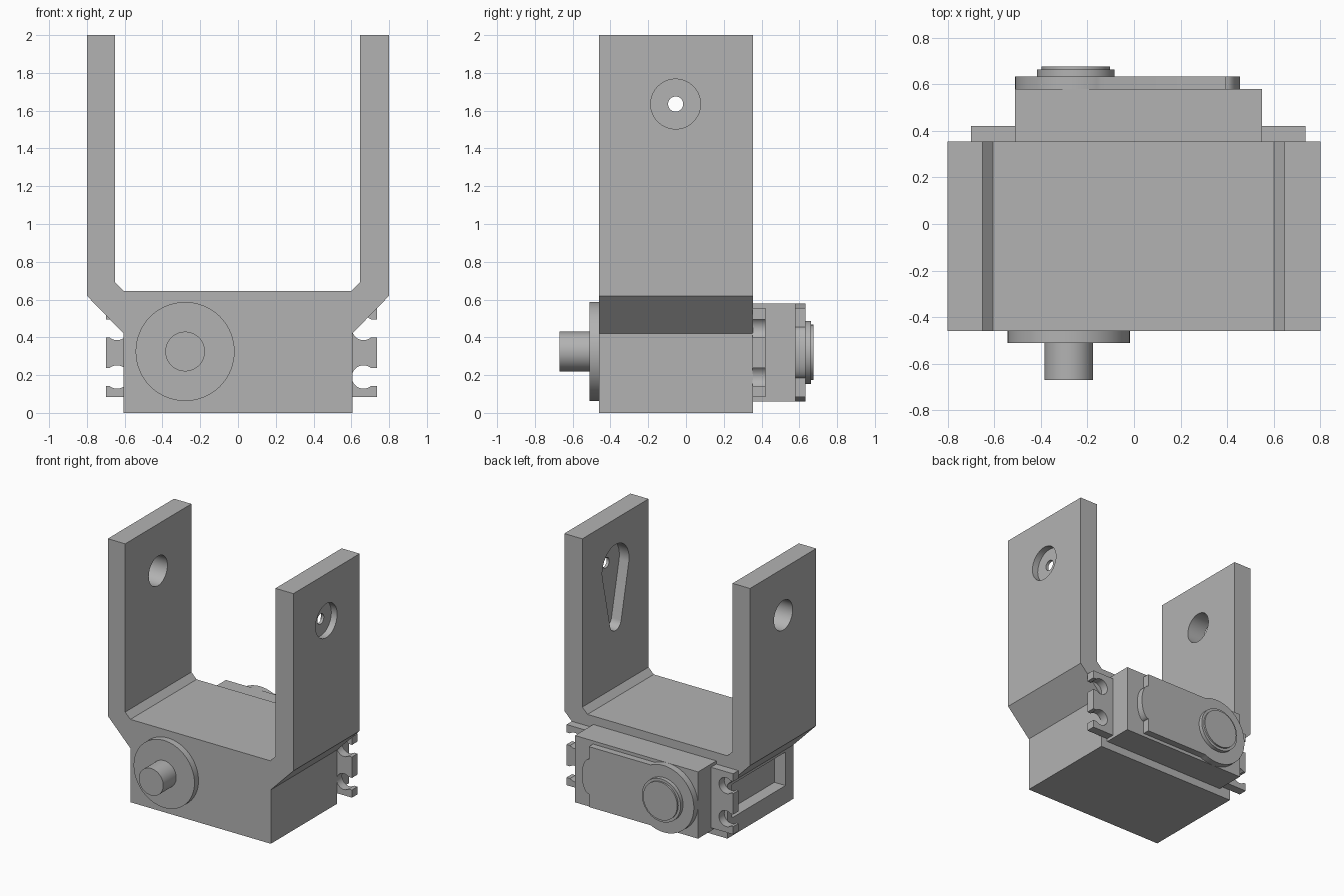
import bpy, bmesh, math
from mathutils import Vector

if "Cube" in bpy.data.objects:
    bpy.data.objects.remove(bpy.data.objects["Cube"])

grey = bpy.data.materials.new("light grey")
grey.diffuse_color = (0.45, 0.45, 0.45, 1)
grey.use_nodes = True
grey.node_tree.nodes["Principled BSDF"].inputs["Base Color"].default_value = grey.diffuse_color


def prism(name, pts, a, b, axis="y"):
    """Extrude an (u, z) outline from a to b along y (u = x) or along x (u = y)."""
    bm = bmesh.new()
    place = (lambda u, w, z: (u, w, z)) if axis == "y" else (lambda u, w, z: (w, u, z))
    face = bm.faces.new([bm.verts.new(place(u, a, z)) for u, z in pts])
    ext = bmesh.ops.extrude_face_region(bm, geom=[face])
    move = Vector(place(0, b - a, 0))
    for v in ext["geom"]:
        if isinstance(v, bmesh.types.BMVert):
            v.co += move
    bmesh.ops.recalc_face_normals(bm, faces=bm.faces)
    mesh = bpy.data.meshes.new(name)
    bm.to_mesh(mesh)
    bm.free()
    mesh.materials.append(grey)
    obj = bpy.data.objects.new(name, mesh)
    bpy.context.collection.objects.link(obj)
    return obj


def arc(u, z, r, start=0, end=360, n=64):
    """Points along an arc, angles in degrees; a full circle drops its repeated point."""
    count = n if end - start == 360 else n + 1
    return [(u + r * math.cos(math.radians(start + (end - start) * i / n)),
             z + r * math.sin(math.radians(start + (end - start) * i / n)))
            for i in range(count)]


def rect(u0, u1, z0, z1):
    return [(u0, z0), (u1, z0), (u1, z1), (u0, z1)]


def cut(target, *cutters):
    bpy.context.view_layer.objects.active = target
    for c in cutters:
        mod = target.modifiers.new("cut", "BOOLEAN")
        mod.operation, mod.solver, mod.object = "DIFFERENCE", "EXACT", c
        bpy.ops.object.modifier_apply(modifier=mod.name)
        bpy.data.objects.remove(c)


# U-shaped bracket with a solid box base and chamfered corners
bracket = prism("bracket", [
    (-.605, 0), (.605, 0), (.605, .42), (.80, .62), (.80, 2), (.645, 2), (.645, .69),
    (.60, .645), (-.605, .645), (-.65, .69), (-.65, 2), (-.80, 2), (-.80, .62), (-.605, .42)],
    -.46, .355)

# Arm holes: plain bore on one arm; counterbore, pin hole and horn recess on the other
HY, HZ = -.055, 1.635
SMALL_Z, BIG_R, SMALL_R = 1.20, .165, .07
tilt = math.degrees(math.asin((BIG_R - SMALL_R) / (HZ - SMALL_Z)))
horn = arc(HY, HZ, BIG_R, -tilt, 180 + tilt, 40) + arc(HY, SMALL_Z, SMALL_R, 180 + tilt, 360 - tilt, 24)
cut(bracket,
    prism("bore_cutter", arc(HY, HZ, .115), -.9, -.6, "x"),
    prism("counterbore_cutter", arc(HY, HZ, .132), .75, .9, "x"),
    prism("pin_cutter", arc(HY, HZ, .04, n=32), .6, .9, "x"),
    prism("horn_cutter", horn, .6, .728, "x"),
    # Side window in the base
    prism("window_cutter", rect(-.36, .30, .14, .40), -.7, -.51, "x"))

# Motor body behind the bracket
prism("motor_body", rect(-.51, .55, .06, .58), .34, .58)

# Mounting ears with keyhole notches
for name, edge, inner, hole in (("left_ear", -.70, -.50, -.64), ("right_ear", .735, .54, .665)):
    ear = prism(name, rect(min(edge, inner), max(edge, inner), .083, .555), .353, .42)
    out = edge + math.copysign(.1, edge)
    for z in (.19, .447):
        cut(ear,
            prism("notch_cutter", arc(hole, z, .062, n=32), .3, .5),
            prism("slot_cutter", rect(min(hole, out), max(hole, out), z - .047, z + .047), .3, .5))

# Gear cover: round end, straight sides and a bulged far end
t = math.degrees(math.asin(.235 / .26))
bulge = [(.395 + .06 * math.cos(a), .32 + .135 * math.sin(a))
         for a in (math.radians(d) for d in range(-90, 91, 10))]
prism("gear_cover", arc(-.25, .32, .26, t, 360 - t, 48) + [(.395, .085)] + bulge + [(.395, .555)],
      .575, .632)

# Rear boss, front horn disc and output shaft
prism("rear_boss", arc(-.25, .32, .167), .63, .662)
prism("rear_cap", arc(-.25, .32, .147), .66, .675)
prism("front_disc", arc(-.28, .325, .262), -.51, -.455)
prism("front_shaft", arc(-.28, .325, .105), -.67, -.505)

# Smooth curved walls, keep edges sharp
for obj in list(bpy.context.collection.objects):
    bpy.ops.object.select_all(action="DESELECT")
    obj.select_set(True)
    bpy.context.view_layer.objects.active = obj
    bpy.ops.object.shade_smooth_by_angle(angle=math.radians(30))
